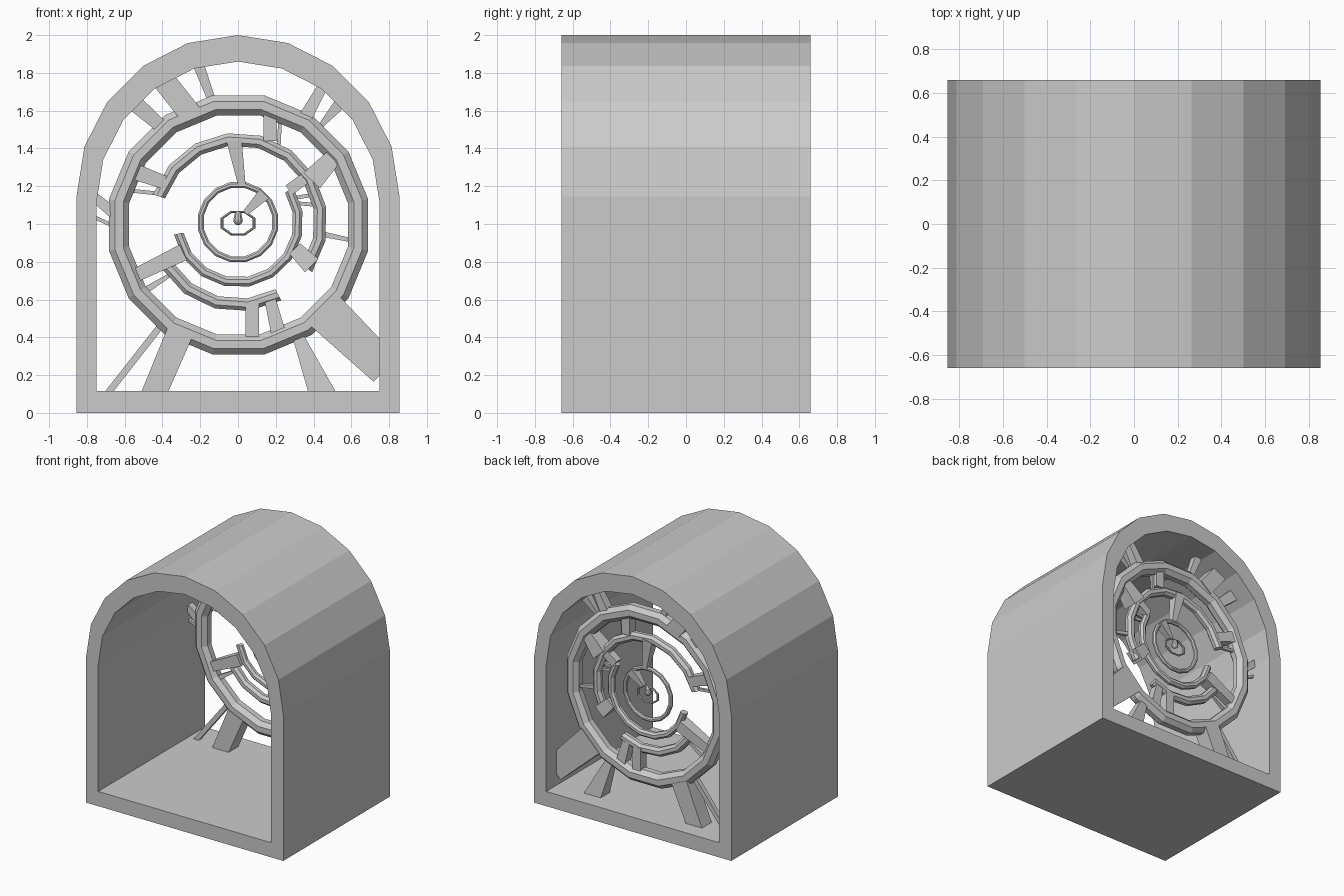
import bpy, bmesh
from math import pi, cos, sin, radians
from mathutils import Vector

if "Cube" in bpy.data.objects:
    bpy.data.objects.remove(bpy.data.objects["Cube"])

RING_Y = 0.47
CENTRE = Vector((0, RING_Y, 1.01))


def finish(name, bm):
    bmesh.ops.recalc_face_normals(bm, faces=bm.faces[:])
    me = bpy.data.meshes.new(name)
    bm.to_mesh(me)
    bm.free()
    ob = bpy.data.objects.new(name, me)
    bpy.context.collection.objects.link(ob)
    return ob


def arch_profile(half, base, spring):
    # two floor corners plus a ten-sided half circle
    arc = [(half * cos(i * pi / 10), spring + half * sin(i * pi / 10)) for i in range(11)]
    return [(half, base)] + arc + [(-half, base)]


def arch_shell(name, outer, inner, y0, y1):
    bm = bmesh.new()
    loops = [[bm.verts.new((x, y, z)) for x, z in prof]
             for prof, y in ((outer, y0), (outer, y1), (inner, y1), (inner, y0))]
    n = len(outer)
    for k in range(4):
        a, b = loops[k], loops[(k + 1) % 4]
        for i in range(n):
            j = (i + 1) % n
            bm.faces.new((a[i], a[j], b[j], b[i]))
    return finish(name, bm)


def ring(name, radius, tube, start=11.25, end=371.25, step=22.5, sides=8,
         zscale=1.0, centre=CENTRE):
    # full ring, or a capped arc between two angles
    full = abs(end - start - 360) < 0.01
    segs = max(1, round((end - start) / step))
    bm = bmesh.new()
    loops = []
    for i in range(segs if full else segs + 1):
        a = radians(start + (end - start) * i / segs)
        loop = []
        for k in range(sides):
            t = 2 * pi * (k + 0.5) / sides
            r = radius + tube * cos(t)
            loop.append(bm.verts.new(centre + Vector(
                (r * cos(a), tube * sin(t), zscale * r * sin(a)))))
        loops.append(loop)
    for i in range(segs):
        a, b = loops[i], loops[(i + 1) % len(loops)]
        for k in range(sides):
            j = (k + 1) % sides
            bm.faces.new((a[k], a[j], b[j], b[k]))
    if not full:
        bm.faces.new(loops[0])
        bm.faces.new(loops[-1])
    return finish(name, bm)


def strut(name, x1, z1, x2, z2, w1, w2):
    # tapered rectangular bar lying in the plane of the rings
    p, q = Vector((x1, RING_Y, z1)), Vector((x2, RING_Y, z2))
    d = (q - p).normalized()
    side = Vector((-d.z, 0, d.x))
    bm = bmesh.new()
    ends = []
    for c, w in ((p, w1), (q, w2)):
        h = min(w, 0.12) / 2
        ends.append([bm.verts.new(c + side * w / 2 * s + Vector((0, h * t, 0)))
                     for s, t in ((1, 1), (1, -1), (-1, -1), (-1, 1))])
    a, b = ends
    bm.faces.new(a)
    bm.faces.new(b)
    for i in range(4):
        j = (i + 1) % 4
        bm.faces.new((a[i], a[j], b[j], b[i]))
    return finish(name, bm)


# Arched housing, open at both ends
arch_shell("arched_housing", arch_profile(0.855, 0, 1.145),
           arch_profile(0.75, 0.115, 1.11), -0.66, 0.66)

# Concentric rings, the middle ones broken
ring("outer_ring", 0.645, 0.059, centre=Vector((0.003, RING_Y, 0.995)))
ring("second_ring_upper", 0.44, 0.036, -34, 162)
ring("second_ring_lower", 0.44, 0.036, 211, 299)
ring("third_ring", 0.32, 0.028, 191, 392)
ring("inner_ring", 0.2, 0.017)
ring("eye_ring", 0.092, 0.009, 22.5, 382.5, 45, zscale=0.7, centre=Vector((0, RING_Y, 1.005)))

# Teardrop bead at the centre
bm = bmesh.new()
bmesh.ops.create_uvsphere(bm, u_segments=10, v_segments=8, radius=0.026)
for v in bm.verts:
    if v.co.z > 0.015:
        v.co.z *= 1.9
    v.co += Vector((0, RING_Y, 1.02))
finish("centre_bead", bm)

# Struts from the housing to the outer ring
outer_struts = [
    (-.70, .09, -.41, .46, .035, .035),
    (-.45, .09, -.31, .42, .13, .14),
    (.45, .09, .32, .40, .14, .06),
    (.78, .23, .46, .54, .18, .22),
    (-.57, 1.66, -.41, 1.52, .09, .07),
    (-.40, 1.77, -.25, 1.58, .12, .12),
    (-.215, 1.86, -.13, 1.63, .06, .04),
    (.46, 1.75, .36, 1.57, .05, .07),
    (.56, 1.66, .42, 1.50, .07, .02),
    (-.77, 1.15, -.66, 1.06, .05, .06),
    (-.77, 1.04, -.66, .99, .02, .02),
]
# Struts between the inner rings
inner_struts = [
    (-.58, 1.29, -.39, 1.22, .09, .07),
    (-.60, 1.18, -.41, 1.16, .02, .02),
    (.17, 1.60, .17, 1.44, .07, .07),
    (.225, 1.59, .215, 1.40, .02, .02),
    (.54, 1.39, .39, 1.23, .08, .12),
    (.62, .91, .43, .95, .02, .03),
    (-.56, .72, -.29, .85, .07, .09),
    (-.52, .63, -.36, .73, .04, .02),
    (.075, .38, .075, .58, .07, .07),
    (.22, .40, .17, .60, .08, .06),
    (.31, 1.14, .43, 1.16, .02, .02),
    (.31, 1.11, .43, 1.10, .02, .02),
    (.30, .87, .39, .78, .08, .10),
    (.27, 1.18, .38, 1.26, .06, .06),
    (-.02, 1.44, .02, 1.21, .08, .04),
    (.14, 1.16, .04, 1.06, .07, .03),
]
for name, table in (("outer_strut", outer_struts), ("inner_strut", inner_struts)):
    for row in table:
        strut(name, *row)
